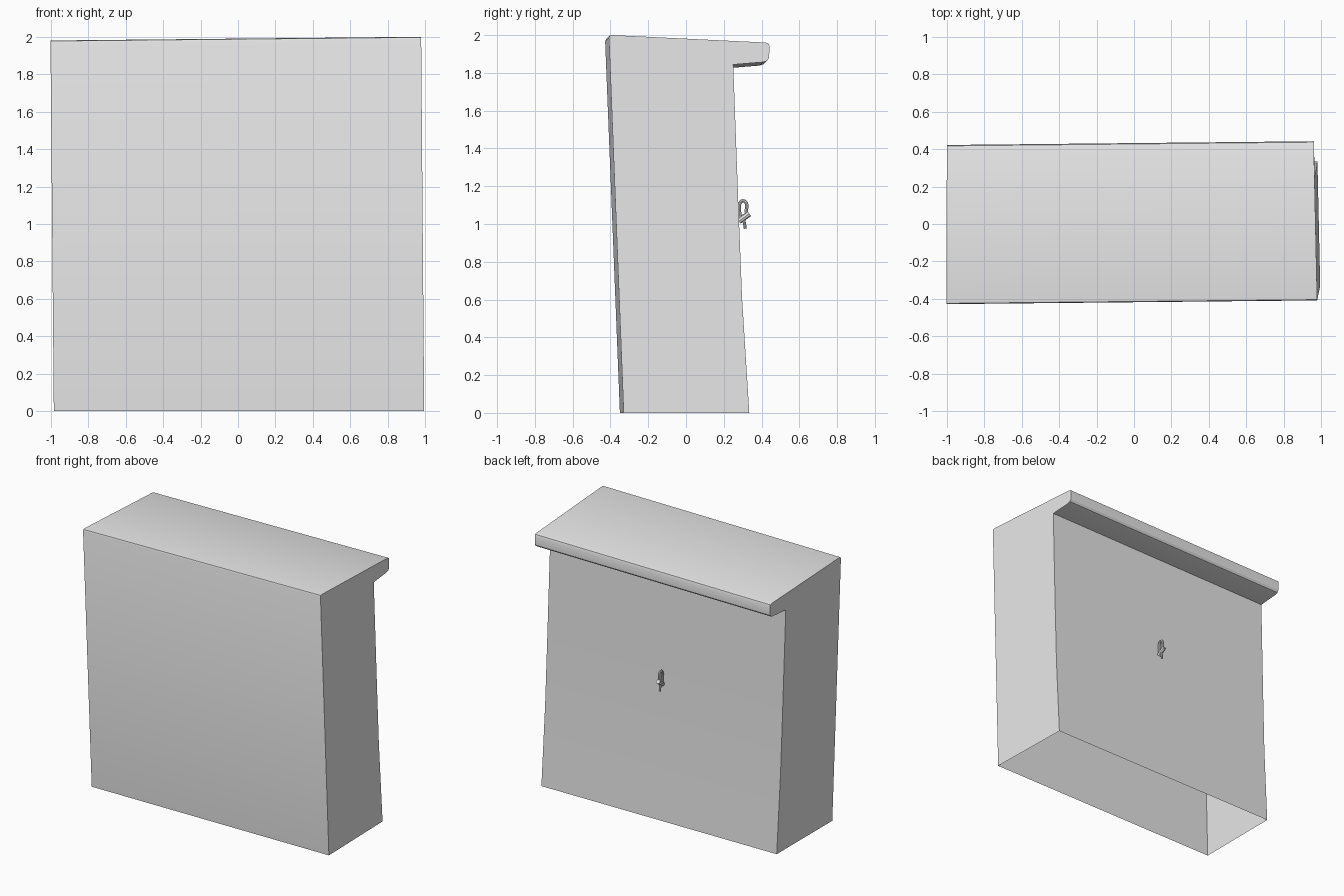
import bpy, bmesh, math
from mathutils import Vector

cube = bpy.data.objects.get("Cube")
if cube:
    bpy.data.objects.remove(cube, do_unlink=True)

grey = bpy.data.materials.new("plain grey")
grey.use_nodes = True
grey.diffuse_color = (0.8, 0.8, 0.8, 1)
grey.node_tree.nodes["Principled BSDF"].inputs["Base Color"].default_value = (0.8, 0.8, 0.8, 1)


def finish(bm, name):
    bmesh.ops.recalc_face_normals(bm, faces=bm.faces)
    mesh = bpy.data.meshes.new(name)
    bm.to_mesh(mesh)
    bm.free()
    mesh.materials.append(grey)
    obj = bpy.data.objects.new(name, mesh)
    bpy.context.collection.objects.link(obj)
    bpy.ops.object.select_all(action='DESELECT')
    obj.select_set(True)
    bpy.context.view_layer.objects.active = obj
    bpy.ops.object.shade_smooth_by_angle(angle=math.radians(30))
    return obj


# Leaning open-bottomed case with a ledge along the back
profile = [(-0.34, 0), (-0.418, 1.975), (-0.414, 1.987), (-0.40, 1.99),
           (0.41, 1.951), (0.427, 1.946), (0.432, 1.93), (0.43, 1.87),
           (0.42, 1.855), (0.40, 1.848), (0.24, 1.835),
           (0.267, 1.1), (0.287, 0.6), (0.325, 0)]


def place(side, y, z):
    """Slight lean and twist of the whole case."""
    half = 0.985 - 0.012 * y
    x = side * half + 0.002 - 0.009 * z - 0.01 * y
    return x, y + 0.01 * side, z + 0.005 * z * side


bm = bmesh.new()
ends = [[bm.verts.new(place(s, y, z)) for y, z in profile] for s in (-1, 1)]
for i in range(len(profile) - 1):
    bm.faces.new((ends[0][i], ends[0][i + 1], ends[1][i + 1], ends[1][i]))
for end in ends:
    bm.faces.new(end)
finish(bm, "case_shell")


# Small tap in the middle of the back
def tube(name, points, radius, sides=8):
    bm = bmesh.new()
    pts = [Vector(p) for p in points]
    rings = []
    for i, p in enumerate(pts):
        along = (pts[min(i + 1, len(pts) - 1)] - pts[max(i - 1, 0)]).normalized()
        u = Vector((1, 0, 0))
        v = along.cross(u).normalized()
        rings.append([bm.verts.new(p + radius * (math.cos(a) * u + math.sin(a) * v))
                      for a in (2 * math.pi * k / sides for k in range(sides))])
    for a, b in zip(rings, rings[1:]):
        for k in range(sides):
            n = (k + 1) % sides
            bm.faces.new((a[k], a[n], b[n], b[k]))
    bm.faces.new(rings[0])
    bm.faces.new(rings[-1])
    return finish(bm, name)


arch = [(0, 0.302 - 0.02 * math.cos(a), 1.095 + 0.028 * math.sin(a))
        for a in (math.pi * k / 8 for k in range(9))]
tube("tap_arch", [(0, 0.285, 1.03)] + arch + [(0, 0.318, 1.06)], 0.009)
tube("tap_barrel", [(0, 0.28, 1.015), (0, 0.335, 1.055)], 0.016)
tube("tap_spout", [(0, 0.302, 1.05), (0, 0.314, 0.975)], 0.008)
